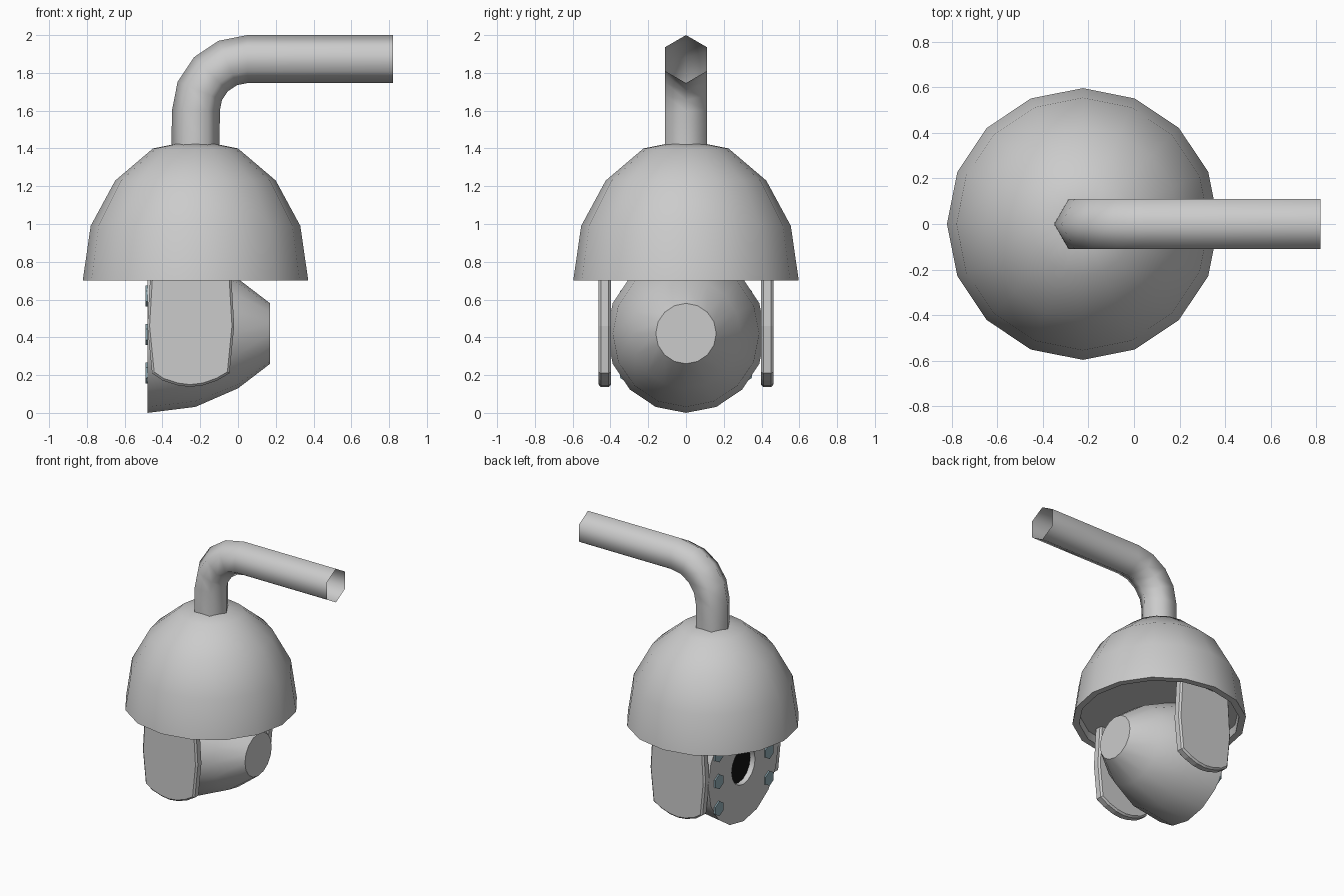
import bpy, bmesh, math
from mathutils import Vector, Matrix

if "Cube" in bpy.data.objects:
    bpy.data.objects.remove(bpy.data.objects["Cube"])

CX = -0.225      # axis of the dome
HZ = 0.42        # height of the camera head axis


def material(name, rgb):
    m = bpy.data.materials.new(name)
    m.diffuse_color = (*rgb, 1)
    m.use_nodes = True
    m.node_tree.nodes["Principled BSDF"].inputs["Base Color"].default_value = m.diffuse_color
    return m


GREY = material("light_grey", (0.6, 0.6, 0.6))
BLACK = material("lens_black", (0.006, 0.006, 0.006))
BLUE = material("lamp_blue_grey", (0.28, 0.41, 0.46))


def finish(bm, name, mats, angle=40):
    bmesh.ops.recalc_face_normals(bm, faces=bm.faces)
    me = bpy.data.meshes.new(name)
    bm.to_mesh(me)
    bm.free()
    for m in mats:
        me.materials.append(m)
    ob = bpy.data.objects.new(name, me)
    bpy.context.collection.objects.link(ob)
    bpy.context.view_layer.objects.active = ob
    ob.select_set(True)
    if angle:
        bpy.ops.object.shade_smooth_by_angle(angle=math.radians(angle))
    ob.select_set(False)
    return ob


def skin(bm, rings):
    """Join consecutive closed rings of points with quads."""
    vs = [[bm.verts.new(p) for p in ring] for ring in rings]
    n = len(vs[0])
    for a, b in zip(vs, vs[1:]):
        for i in range(n):
            j = (i + 1) % n
            bm.faces.new((a[i], a[j], b[j], b[i]))
    return vs


def lathe(profile, matrix, n=16):
    """Revolve (radius, height) points about local z, capping both ends."""
    bm = bmesh.new()
    rings = [[matrix @ Vector((r * math.cos(math.tau * i / n),
                               r * math.sin(math.tau * i / n), h))
              for i in range(n)] for r, h in profile]
    vs = skin(bm, rings)
    caps = [bm.faces.new(vs[0]), bm.faces.new(vs[-1])]
    return bm, caps


# Dome housing with a recessed underside
bm, _ = lathe([(0.1, 1.425), (0.225, 1.40), (0.425, 1.23), (0.555, 0.99),
               (0.597, 0.70), (0.55, 0.70), (0.545, 0.76)],
              Matrix.Translation((CX, 0, 0)))
finish(bm, "dome_housing", [GREY])

# Hexagonal bent pipe, open at the wall end
r, bend, bx, bz = 0.127, 0.273, 0.05, 1.60
path = [(CX, 1.38, 0)]
for k in range(5):
    a = math.pi / 8 * k
    path.append((bx - bend * math.cos(a), bz + bend * math.sin(a), a))
path.append((0.82, bz + bend, math.pi / 2))
rings = []
for x, z, a in path:
    out = Vector((-math.cos(a), 0, math.sin(a)))
    rings.append([Vector((x, 0, z)) + out * r * math.cos(t) + Vector((0, r * math.sin(t), 0))
                  for t in (math.tau * i / 6 for i in range(6))])
bm = bmesh.new()
skin(bm, rings)
finish(bm, "bracket_pipe", [GREY], 80)

# Camera head: lathe along x, with a recessed lens in the flat face
to_x = Matrix.Translation((0, 0, HZ)) @ Matrix.Rotation(math.pi / 2, 4, 'Y')
bm, caps = lathe([(0.16, 0.17), (0.29, 0.0), (0.388, -0.225), (0.42, -0.48),
                  (0.14, -0.48), (0.14, -0.44)], to_x)
caps[1].material_index = 1
finish(bm, "camera_head", [GREY, BLACK])

# Six hexagonal lamps around the lens
for side, label in ((1, "left"), (-1, "right")):
    for k in (-1, 0, 1):
        place = Matrix.Translation((-0.48, side * 0.30, HZ - 0.005 + 0.203 * k)) \
            @ Matrix.Rotation(math.pi / 2, 4, 'Y')
        bm, _ = lathe([(0.056, 0.0), (0.056, -0.01)], place, 6)
        finish(bm, f"lamp_{label}_{k + 2}", [BLUE], 0)

# Side arms holding the head
outline = [(-0.46, 0.80), (-0.48, 0.46), (-0.455, 0.21), (-0.40, 0.172), (-0.32, 0.146),
           (-0.255, 0.138), (-0.185, 0.146), (-0.11, 0.172), (-0.045, 0.21),
           (-0.02, 0.46), (-0.04, 0.80)]
for side, label in ((1, "left"), (-1, "right")):
    bm = bmesh.new()
    vs = skin(bm, [[(x, side * y, z) for x, z in outline] for y in (0.397, 0.463)])
    bm.faces.new(vs[0])
    bm.faces.new(vs[1])
    arm = finish(bm, "side_arm_" + label, [GREY], 0)
    bev = arm.modifiers.new("edge_chamfer", 'BEVEL')
    bev.width = 0.012
    bev.segments = 1
    bev.limit_method = 'ANGLE'
    bev.angle_limit = math.radians(60)
